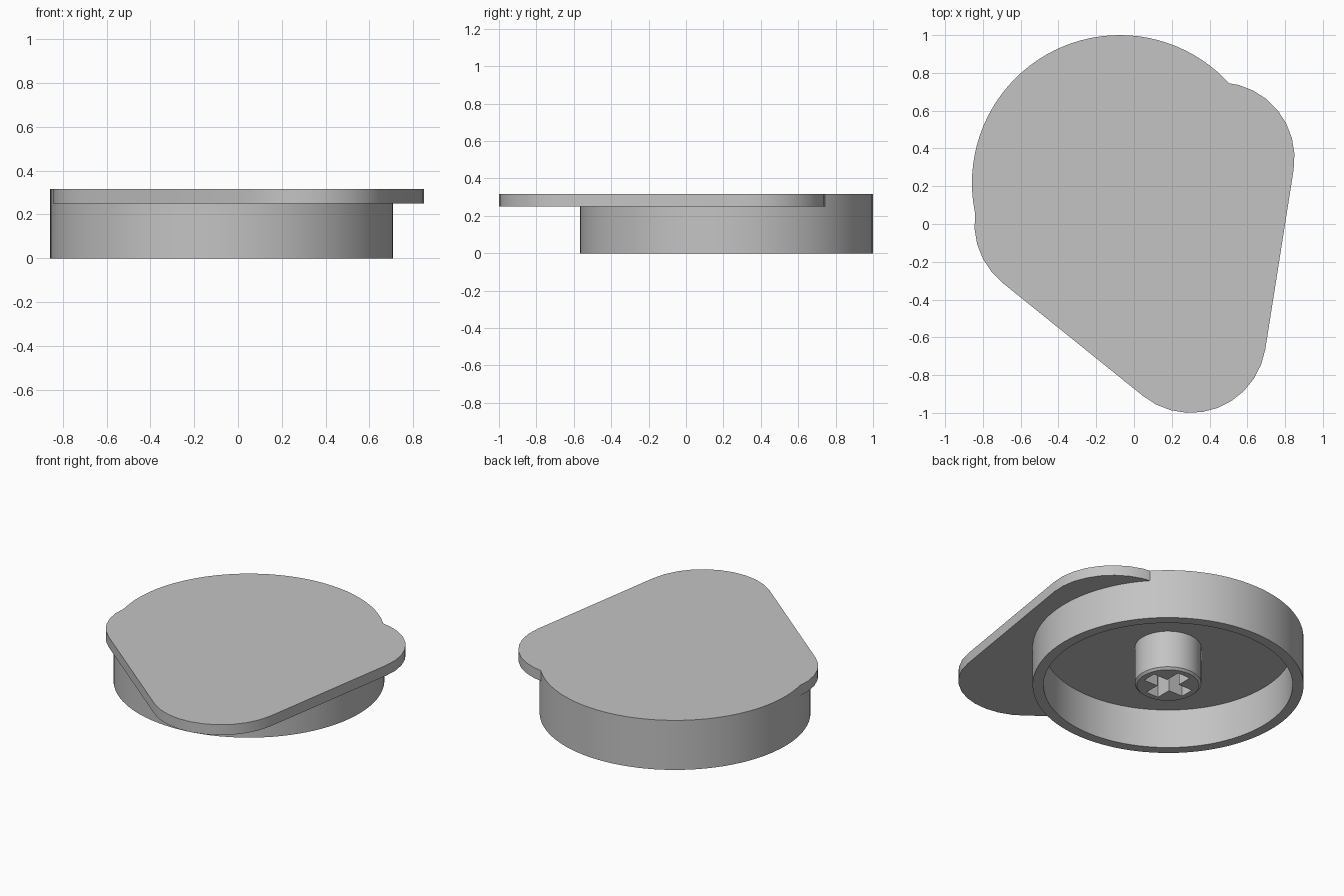
import bpy
import bmesh
from math import cos, sin, pi, radians, atan2
from mathutils import Vector

if "Cube" in bpy.data.objects:
    bpy.data.objects.remove(bpy.data.objects["Cube"])

CENTRE = Vector((-0.075, 0.217))   # axis of the round cup and stem
CUP_R, INNER_R, STEM_R = 0.783, 0.72, 0.192
CEILING, TOP = 0.25, 0.316

grey = bpy.data.materials.new("plain grey")
grey.use_nodes = True
colour = (0.55, 0.55, 0.55, 1)
grey.diffuse_color = colour
grey.node_tree.nodes["Principled BSDF"].inputs["Base Color"].default_value = colour


def arc(centre, radius, start, end, steps):
    return [centre + radius * Vector((cos(a), sin(a)))
            for a in (start + (end - start) * i / steps for i in range(steps + 1))]


def circle(radius, sides=96):
    return arc(CENTRE, radius, 0, 2 * pi, sides)[:-1]


def finish(name, bm):
    bmesh.ops.recalc_face_normals(bm, faces=bm.faces)
    mesh = bpy.data.meshes.new(name)
    bm.to_mesh(mesh)
    bm.free()
    mesh.materials.append(grey)
    obj = bpy.data.objects.new(name, mesh)
    bpy.context.collection.objects.link(obj)
    return obj


def loft(name, rings):
    """Join (outline, z) rings from first to last and cap both ends."""
    bm = bmesh.new()
    loops = [[bm.verts.new((p.x, p.y, z)) for p in outline] for outline, z in rings]
    for low, high in zip(loops, loops[1:]):
        for i in range(len(low)):
            j = (i + 1) % len(low)
            bm.faces.new((low[i], low[j], high[j], high[i]))
    bm.faces.new(loops[0])
    bm.faces.new(loops[-1])
    return finish(name, bm)


def select_only(obj):
    bpy.ops.object.select_all(action='DESELECT')
    obj.select_set(True)
    bpy.context.view_layer.objects.active = obj


def combine(target, other, operation):
    mod = target.modifiers.new(operation.title(), 'BOOLEAN')
    mod.operation, mod.solver, mod.object = operation, 'EXACT', other
    select_only(target)
    bpy.ops.object.modifier_apply(modifier=mod.name)
    bpy.data.objects.remove(other)


# Hollow round cup, open underneath
cup = loft("cap_body", [(circle(CUP_R), TOP), (circle(CUP_R), 0),
                        (circle(INNER_R), 0), (circle(INNER_R), CEILING)])

# Rounded triangular top plate, flush with the top of the cup
corners = [Vector(c) for c in ((0.45, 0.35), (-0.445, 0.0), (0.30, -0.60))]
middle = sum(corners, Vector((0, 0))) / 3
outline = []
for corner in corners:
    out = corner - middle
    heading = atan2(out.y, out.x)
    outline += arc(corner, 0.40, heading - pi / 3, heading + pi / 3, 10)
plate = loft("top_plate", [(outline, CEILING), (outline, TOP)])
combine(cup, plate, 'UNION')

# Central stem with a chamfered end
stem = loft("stem", [(circle(STEM_R - 0.013, 48), 0), (circle(STEM_R, 48), 0.013),
                     (circle(STEM_R, 48), CEILING + 0.01)])

# Cross-shaped socket cut into the stem
LENGTH, WIDTH = 0.143, 0.044
cross = []
for k in range(4):
    along = Vector((cos(k * pi / 2), sin(k * pi / 2)))
    side = Vector((-along.y, along.x))
    cross += [CENTRE + along * LENGTH - side * WIDTH,
              CENTRE + along * LENGTH + side * WIDTH,
              CENTRE + along * WIDTH + side * WIDTH]
socket = loft("socket_cutter", [(cross, -0.05), (cross, CEILING)])
socket.hide_render = True
combine(stem, socket, 'DIFFERENCE')

for obj in (cup, stem):
    select_only(obj)
    bpy.ops.object.shade_smooth_by_angle(angle=radians(30))
